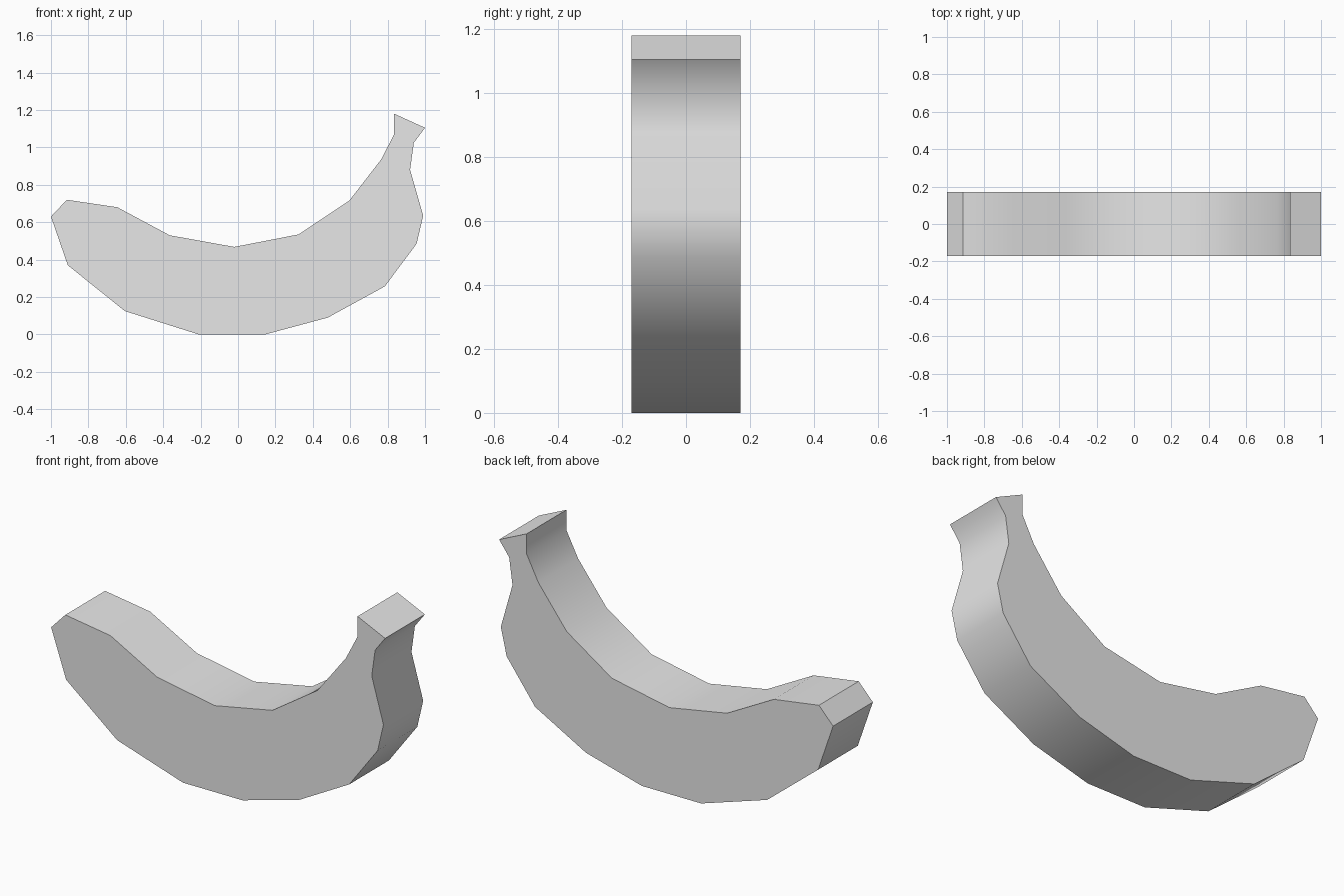
import bpy
import bmesh
from math import radians

cube = bpy.data.objects.get("Cube")
if cube:
    bpy.data.objects.remove(cube, do_unlink=True)

HALF_DEPTH = 0.17

# Side outline, split into stem, underside, blunt tip and inner curve
stem = [(0.835, 1.07), (0.835, 1.18), (1.0, 1.105), (0.94, 1.025), (0.92, 0.88)]
underside = [(0.99, 0.635), (0.955, 0.485), (0.785, 0.257), (0.48, 0.09),
             (0.145, 0), (-0.21, 0), (-0.605, 0.125), (-0.91, 0.37)]
tip = [(-1.0, 0.63), (-0.915, 0.72)]
inner_curve = [(-0.645, 0.68), (-0.365, 0.53), (-0.02, 0.468),
               (0.325, 0.535), (0.595, 0.715), (0.765, 0.935)]
outline = stem + underside + tip + inner_curve

# Single flat colour
grey = bpy.data.materials.new("light grey")
grey.use_nodes = True
colour = (0.8, 0.8, 0.8, 1)
grey.diffuse_color = colour
grey.node_tree.nodes["Principled BSDF"].inputs["Base Color"].default_value = colour

# Extrude the outline from front to back
bm = bmesh.new()
front = bm.faces.new([bm.verts.new((x, -HALF_DEPTH, z)) for x, z in outline])
result = bmesh.ops.extrude_face_region(bm, geom=[front], use_keep_orig=True)
back_verts = [g for g in result["geom"] if isinstance(g, bmesh.types.BMVert)]
bmesh.ops.translate(bm, verts=back_verts, vec=(0, 2 * HALF_DEPTH, 0))
bmesh.ops.recalc_face_normals(bm, faces=bm.faces[:])
mesh = bpy.data.meshes.new("banana")
bm.to_mesh(mesh)
bm.free()
mesh.materials.append(grey)

banana = bpy.data.objects.new("banana", mesh)
bpy.context.collection.objects.link(banana)

# Smooth rim with crisp caps, stem end and tip
bpy.ops.object.select_all(action="DESELECT")
banana.select_set(True)
bpy.context.view_layer.objects.active = banana
bpy.ops.object.shade_smooth_by_angle(angle=radians(45))
